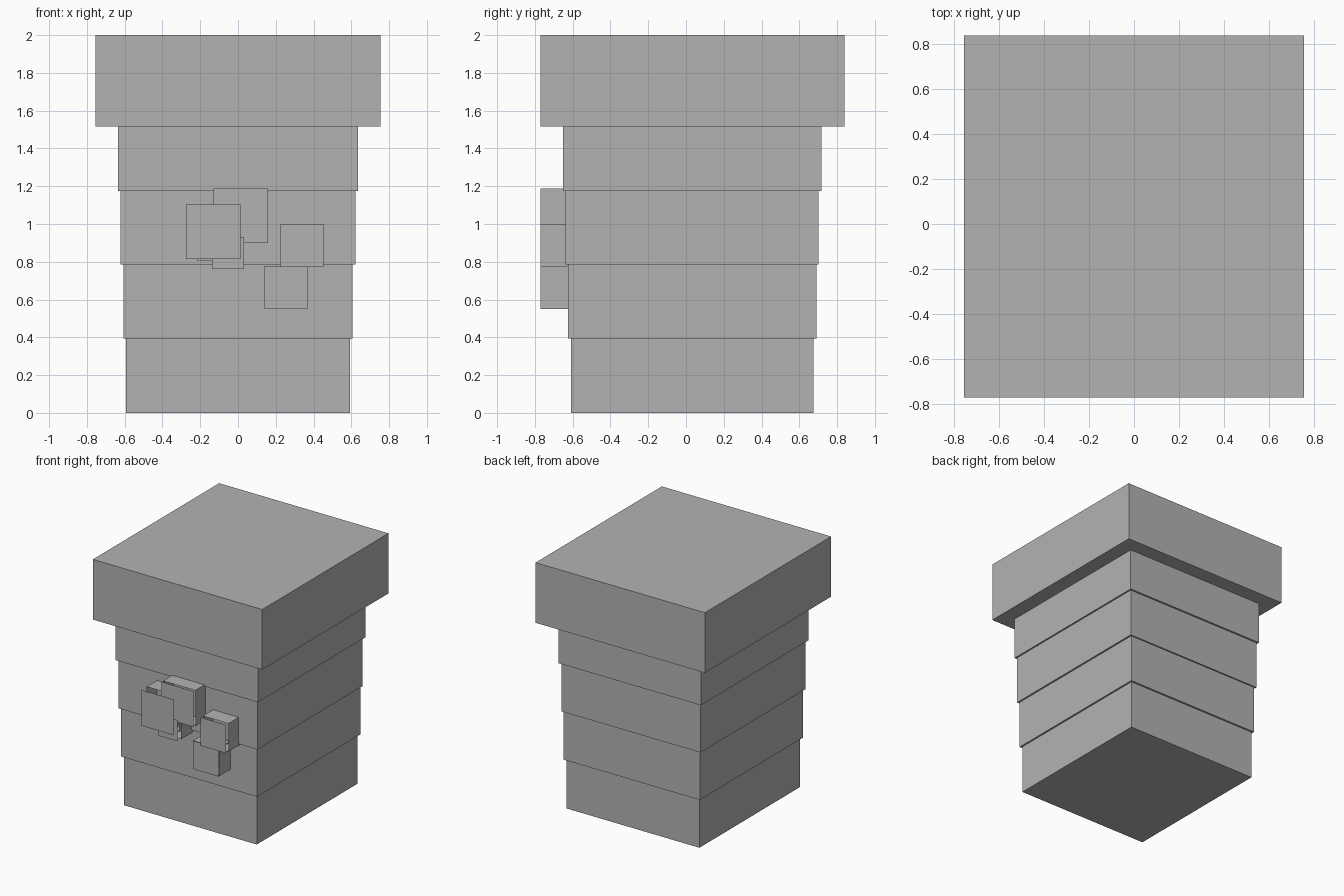
import bpy

if "Cube" in bpy.data.objects:
    bpy.data.objects.remove(bpy.data.objects["Cube"])

grey = bpy.data.materials.new("stone_grey")
grey.diffuse_color = (0.45, 0.45, 0.45, 1)
grey.use_nodes = True
grey.node_tree.nodes["Principled BSDF"].inputs["Base Color"].default_value = grey.diffuse_color


def make_mesh(name, verts, faces):
    mesh = bpy.data.meshes.new(name)
    mesh.from_pydata(verts, [], faces)
    mesh.materials.append(grey)
    obj = bpy.data.objects.new(name, mesh)
    bpy.context.collection.objects.link(obj)
    return obj


# Faces of a box whose corners are ordered x, y, z (z fastest)
LEFT, RIGHT = (0, 1, 3, 2), (4, 6, 7, 5)
FRONT, BACK = (0, 4, 5, 1), (2, 3, 7, 6)
BOTTOM, TOP = (0, 2, 6, 4), (1, 5, 7, 3)


def box(name, xs, ys, zs, faces):
    return make_mesh(name, [(x, y, z) for x in xs for y in ys for z in zs], faces)


# Stacked column tiers, each a little wider, with a heavy cap on top
tiers = [
    ("base_tier", 0.593, -0.608, 0.676, 0.0, 0.395),
    ("lower_tier", 0.607, -0.624, 0.691, 0.395, 0.785),
    ("middle_tier", 0.621, -0.638, 0.702, 0.785, 1.175),
    ("upper_tier", 0.634, -0.652, 0.717, 1.175, 1.515),
    ("cap", 0.755, -0.77, 0.838, 1.515, 2.0),
]
for name, hx, y0, y1, z0, z1 in tiers:
    box(name, (-hx, hx), (y0, y1), (z0, z1), [LEFT, RIGHT, FRONT, BACK, BOTTOM, TOP])

# Square blocks on the front: left, bottom, size, depth of the front panel.
# Each is an open sleeve with a separate flat panel floating at its front.
blocks = [
    (-0.13, 0.90, 0.288, -0.79),
    (-0.275, 0.814, 0.288, -0.838),
    (0.225, 0.772, 0.228, -0.80),
    (0.14, 0.55, 0.228, -0.772),
    (-0.138, 0.761, 0.171, -0.815),
    (-0.217, 0.808, 0.171, -0.78),
]
for i, (x, z, s, panel_y) in enumerate(blocks, 1):
    box(f"block_sides_{i}", (x, x + s), (-0.77, -0.60), (z, z + s),
        [LEFT, RIGHT, BOTTOM, TOP])
    make_mesh(f"block_panel_{i}",
              [(x, panel_y, z), (x + s, panel_y, z),
               (x + s, panel_y, z + s), (x, panel_y, z + s)], [(0, 1, 2, 3)])
